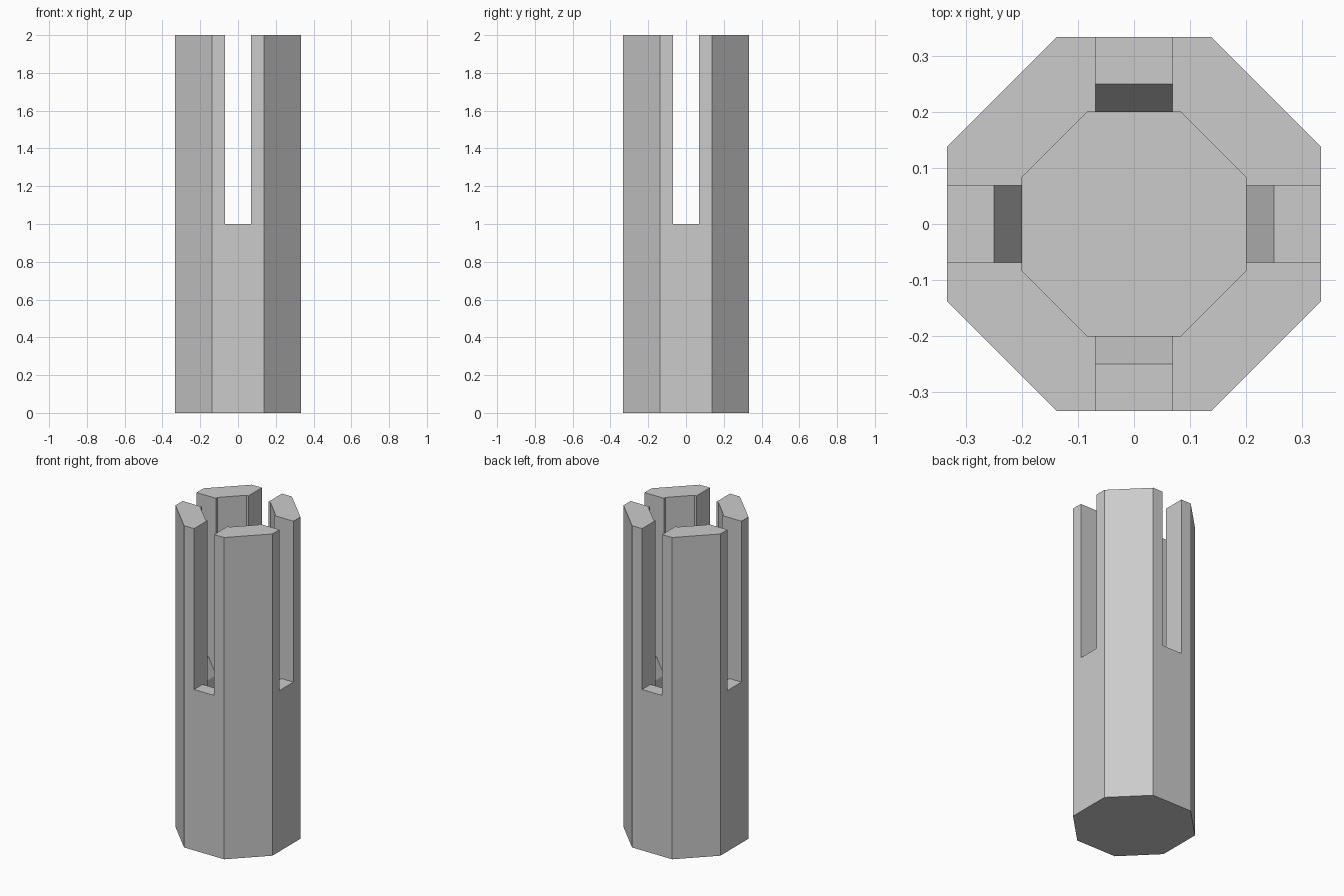
import bpy
import bmesh
import math

cube = bpy.data.objects.get("Cube")
if cube:
    bpy.data.objects.remove(cube, do_unlink=True)

HEIGHT = 2.0
SIDES = 8
OUTER = 0.333      # centre to flat side
INNER = 0.2
CAVITY_FLOOR = 0.13
SLOT_WIDTH = 0.138
SLOT_FLOOR = 1.0

grey = bpy.data.materials.new("plain grey")
grey.use_nodes = True
colour = (0.6, 0.6, 0.6, 1.0)
grey.diffuse_color = colour
grey.node_tree.nodes["Principled BSDF"].inputs["Base Color"].default_value = colour


def prism(name, outline, direction):
    """Extrude a closed outline of 3D points along a direction."""
    bm = bmesh.new()
    base = bm.faces.new([bm.verts.new(p) for p in outline])
    top = bmesh.ops.extrude_face_region(bm, geom=[base])
    moved = [v for v in top["geom"] if isinstance(v, bmesh.types.BMVert)]
    bmesh.ops.translate(bm, verts=moved, vec=direction)
    bmesh.ops.recalc_face_normals(bm, faces=bm.faces)
    mesh = bpy.data.meshes.new(name)
    bm.to_mesh(mesh)
    bm.free()
    mesh.materials.append(grey)
    obj = bpy.data.objects.new(name, mesh)
    bpy.context.collection.objects.link(obj)
    return obj


def octagon(apothem, z):
    radius = apothem / math.cos(math.pi / SIDES)
    angles = [(i + 0.5) * math.tau / SIDES for i in range(SIDES)]
    return [(radius * math.cos(a), radius * math.sin(a), z) for a in angles]


def cut(target, cutter):
    """Subtract the cutter from the target, then remove the cutter."""
    cutter.hide_render = True
    mod = target.modifiers.new("cut", "BOOLEAN")
    mod.operation = "DIFFERENCE"
    mod.solver = "EXACT"
    mod.object = cutter
    bpy.context.view_layer.objects.active = target
    bpy.ops.object.modifier_apply(modifier=mod.name)
    bpy.data.objects.remove(cutter, do_unlink=True)


# Octagonal column with a matching bore from the top
column = prism("slotted_column", octagon(OUTER, 0), (0, 0, HEIGHT))
cut(column, prism("bore_cutter", octagon(INNER, CAVITY_FLOOR), (0, 0, HEIGHT)))

# Two crossing slots leave four prongs; the slot floor slopes into the bore
half = [(0.15, SLOT_FLOOR - 0.2), (0.25, SLOT_FLOOR),
        (0.5, SLOT_FLOOR), (0.5, HEIGHT + 0.1)]
profile = half + [(-r, z) for r, z in reversed(half)]
w = SLOT_WIDTH
cut(column, prism("slot_cutter_x", [(r, -w / 2, z) for r, z in profile], (0, w, 0)))
cut(column, prism("slot_cutter_y", [(-w / 2, r, z) for r, z in profile], (w, 0, 0)))
